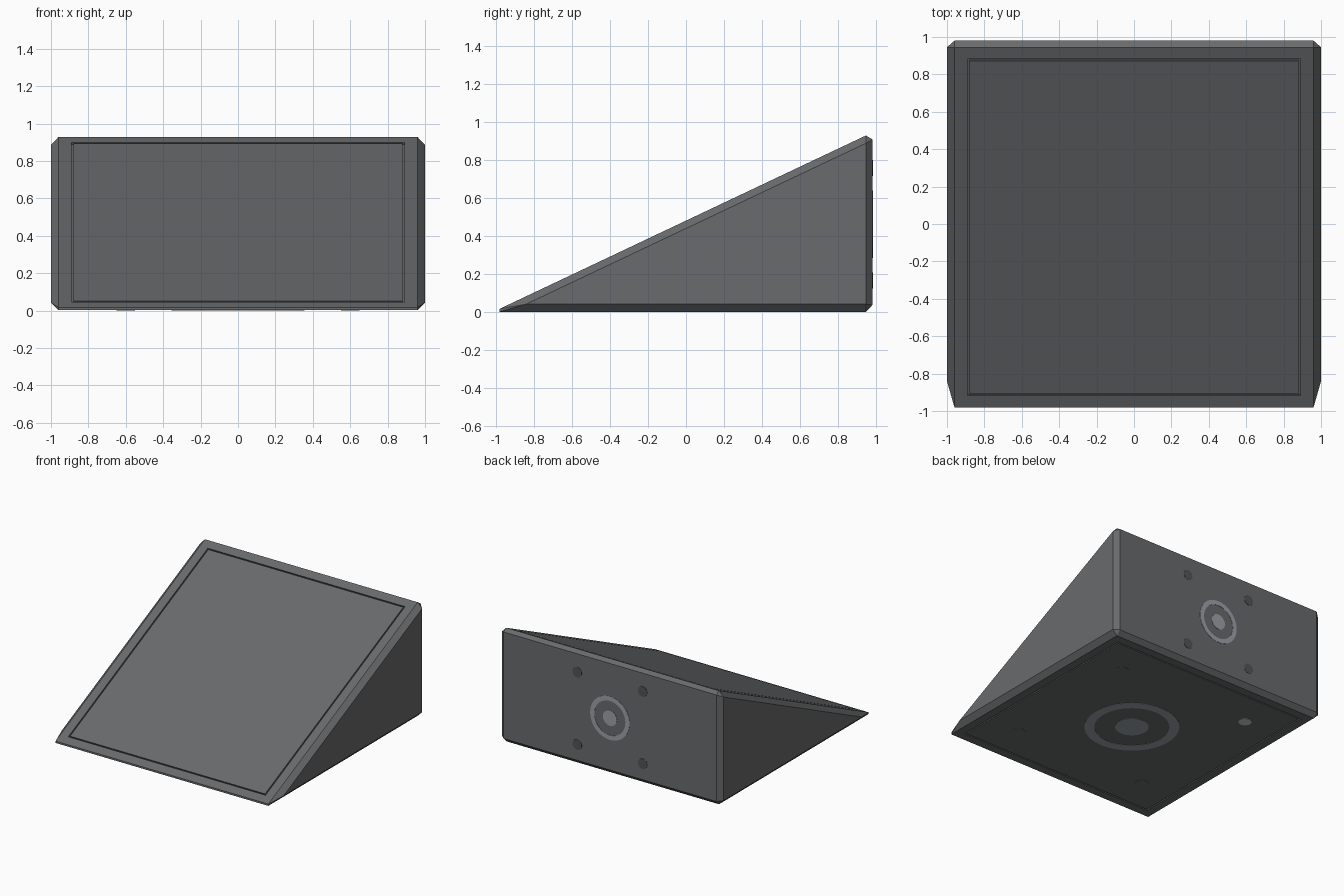
import bpy, bmesh, math
from mathutils import Matrix, Vector

if "Cube" in bpy.data.objects:
    bpy.data.objects.remove(bpy.data.objects["Cube"])

LIFT = 0.002   # lets the underside plates sit on the ground


def material(name, color):
    m = bpy.data.materials.new(name)
    m.diffuse_color = (*color, 1)
    m.use_nodes = True
    m.node_tree.nodes["Principled BSDF"].inputs["Base Color"].default_value = m.diffuse_color
    return m


BODY = material("charcoal_plastic", (0.14, 0.145, 0.15))
STEEL = material("steel_grey", (0.33, 0.36, 0.39))
PEG = material("dark_peg", (0.085, 0.088, 0.092))
LIGHT = material("light_peg", (0.6, 0.6, 0.6))


def finish(name, bm, mat):
    bmesh.ops.recalc_face_normals(bm, faces=bm.faces)
    mesh = bpy.data.meshes.new(name)
    bm.to_mesh(mesh)
    bm.free()
    mesh.materials.append(mat)
    ob = bpy.data.objects.new(name, mesh)
    bpy.context.collection.objects.link(ob)
    return ob


# Chamfered wedge body: hull of a wide profile and a smaller side triangle
bm = bmesh.new()
profile = [(-0.98, 0), (-0.98, 0.015), (0.945, 0.926), (0.98, 0.905), (0.98, 0.036), (0.945, 0)]
side = [(-0.84, 0.04), (0.945, 0.04), (0.945, 0.885)]
for s in (-1, 1):
    for x, points in ((0.96, profile), (1.0, side)):
        for y, z in points:
            bm.verts.new((s * x, y, z + LIFT))
bmesh.ops.convex_hull(bm, input=bm.verts)
bmesh.ops.dissolve_limit(bm, angle_limit=math.radians(2), verts=bm.verts, edges=bm.edges)
bmesh.ops.recalc_face_normals(bm, faces=bm.faces)
bm.normal_update()


# Narrow rectangular groove around the panel on the slope and on the underside
def groove(direction):
    d = Vector(direction).normalized()
    face = max(bm.faces, key=lambda f: f.normal.dot(d))
    for thickness, depth in ((0.07, 0), (0.0, -0.012), (0.01, 0), (0.0, 0.012)):
        bmesh.ops.inset_individual(bm, faces=[face], thickness=thickness,
                                   depth=depth, use_even_offset=True)
        bm.normal_update()


groove((0, -0.43, 0.9))
groove((0, 0, -1))
finish("wedge_body", bm, BODY)


# Round plate; a positive inner radius makes it a ring
def plate(name, matrix, outer, mat, inner=0.0, steps=48):
    b = bmesh.new()
    lo, hi = -0.003, LIFT
    if inner:
        loops = [[b.verts.new((r * math.cos(2 * math.pi * i / steps),
                               r * math.sin(2 * math.pi * i / steps), h))
                  for i in range(steps)]
                 for r, h in ((inner, lo), (inner, hi), (outer, hi), (outer, lo))]
        for k in range(4):
            p, q = loops[k], loops[(k + 1) % 4]
            for i in range(steps):
                j = (i + 1) % steps
                b.faces.new((p[i], p[j], q[j], q[i]))
    else:
        bmesh.ops.create_cone(b, cap_ends=True, segments=steps, radius1=outer,
                              radius2=outer, depth=hi - lo,
                              matrix=Matrix.Translation((0, 0, (hi + lo) / 2)))
    bmesh.ops.transform(b, matrix=matrix, verts=b.verts)
    return finish(name, b, mat)


# Round socket and four pegs, at full size underneath and half size at the back
def socket(prefix, frame, size, spread, peg_radius, light_peg):
    plate(prefix + "_ring", frame, 0.355 * size, STEEL, inner=0.28 * size)
    plate(prefix + "_centre_disc", frame, 0.126 * size, STEEL)
    for i, (a, c) in enumerate(((-1, -1), (1, -1), (1, 1), (-1, 1))):
        place = frame @ Matrix.Translation((a * spread, c * spread, 0))
        plate(f"{prefix}_peg_{i}", place, peg_radius,
              LIGHT if i == light_peg else (BODY if size == 1 else PEG), steps=24)


underside = Matrix.Translation((0, -0.025, LIFT)) @ Matrix.Rotation(math.pi, 4, "X")
back = Matrix.Translation((0, 0.98, 0.462)) @ Matrix.Rotation(-math.pi / 2, 4, "X")
socket("underside", underside, 1.0, 0.6, 0.05, 0)
socket("back", back, 0.5, 0.295, 0.042, None)
